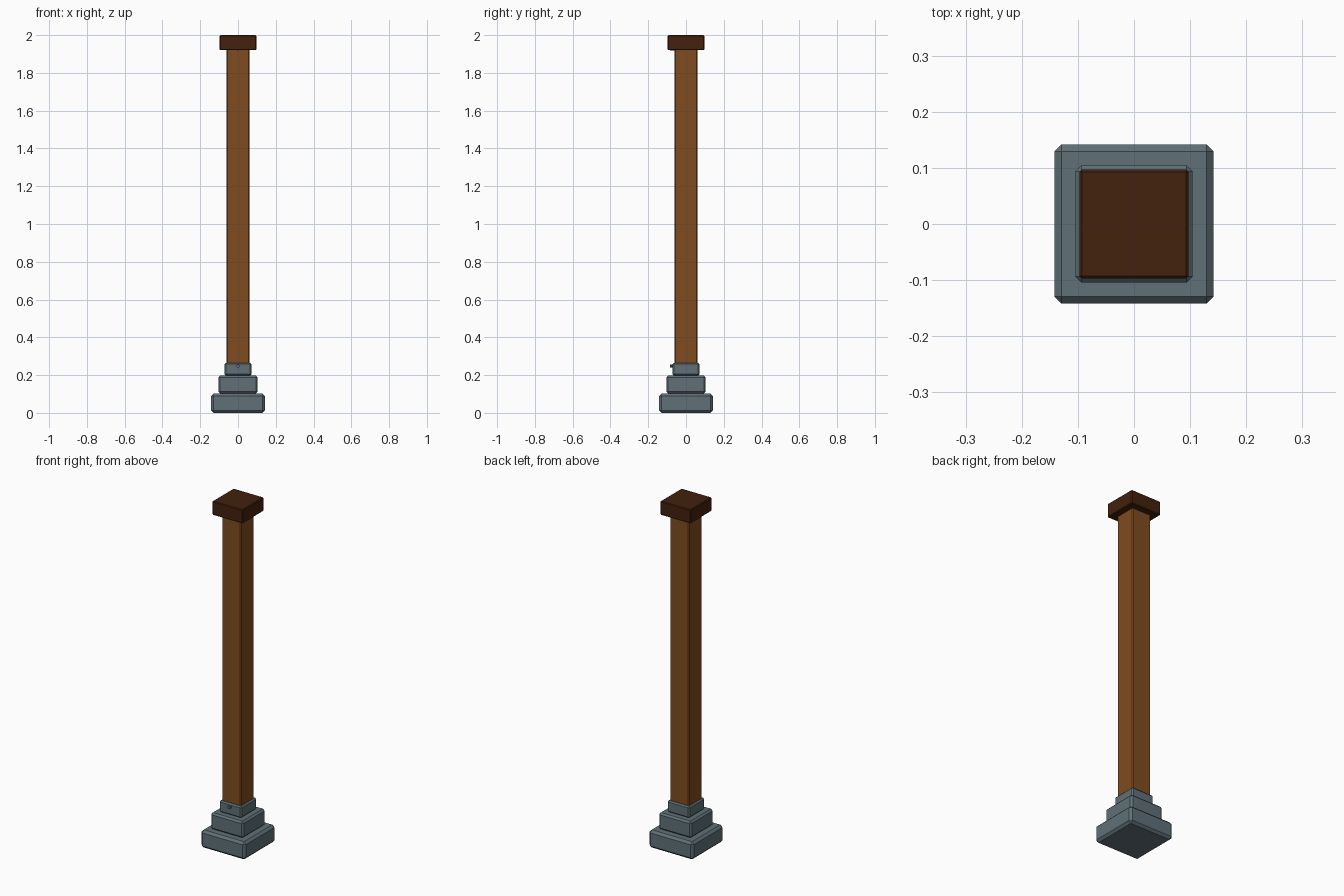
import bpy, bmesh, math
from mathutils import Matrix

if "Cube" in bpy.data.objects:
    bpy.data.objects.remove(bpy.data.objects["Cube"])


def material(name, rgb):
    m = bpy.data.materials.new(name)
    m.diffuse_color = (*rgb, 1)
    m.use_nodes = True
    m.node_tree.nodes["Principled BSDF"].inputs["Base Color"].default_value = m.diffuse_color
    return m


stone = material("slate grey", (0.115, 0.165, 0.19))
wood = material("warm brown wood", (0.215, 0.072, 0.014))
dark_wood = material("dark brown wood", (0.056, 0.015, 0.004))


def finish(name, bm, mat):
    mesh = bpy.data.meshes.new(name)
    bm.to_mesh(mesh)
    bm.free()
    mesh.materials.append(mat)
    ob = bpy.data.objects.new(name, mesh)
    bpy.context.collection.objects.link(ob)
    return ob


def block(name, half, z0, z1, bevel, mat):
    """Square block with single-segment chamfers on every edge."""
    bm = bmesh.new()
    bmesh.ops.create_cube(bm, size=1)
    for v in bm.verts:
        v.co.x *= 2 * half
        v.co.y *= 2 * half
        v.co.z = z0 if v.co.z < 0 else z1
    bmesh.ops.bevel(bm, geom=bm.edges[:], offset=bevel, segments=1,
                    affect='EDGES', profile=0.5)
    return finish(name, bm, mat)


def bolt(name, z):
    """Small round peg poking out of the front face."""
    bm = bmesh.new()
    bmesh.ops.create_cone(bm, cap_ends=True, segments=8, radius1=0.009,
                          radius2=0.009, depth=0.03,
                          matrix=Matrix.Translation((0, -0.07, z))
                          @ Matrix.Rotation(math.pi / 2, 4, 'X'))
    return finish(name, bm, stone)


# Stepped stone footing
block("lower_plinth", 0.142, 0.0, 0.102, 0.013, stone)
block("upper_plinth", 0.104, 0.102, 0.198, 0.010, stone)
block("post_collar", 0.071, 0.198, 0.265, 0.007, stone)

# Timber post and cap
block("post", 0.061, 0.21, 1.94, 0.005, wood)
block("post_cap", 0.097, 1.92, 2.0, 0.004, dark_wood)

# Fixing pegs, the upper one mostly buried in the cap
bolt("collar_bolt", 0.248)
bolt("cap_bolt", 1.927)
